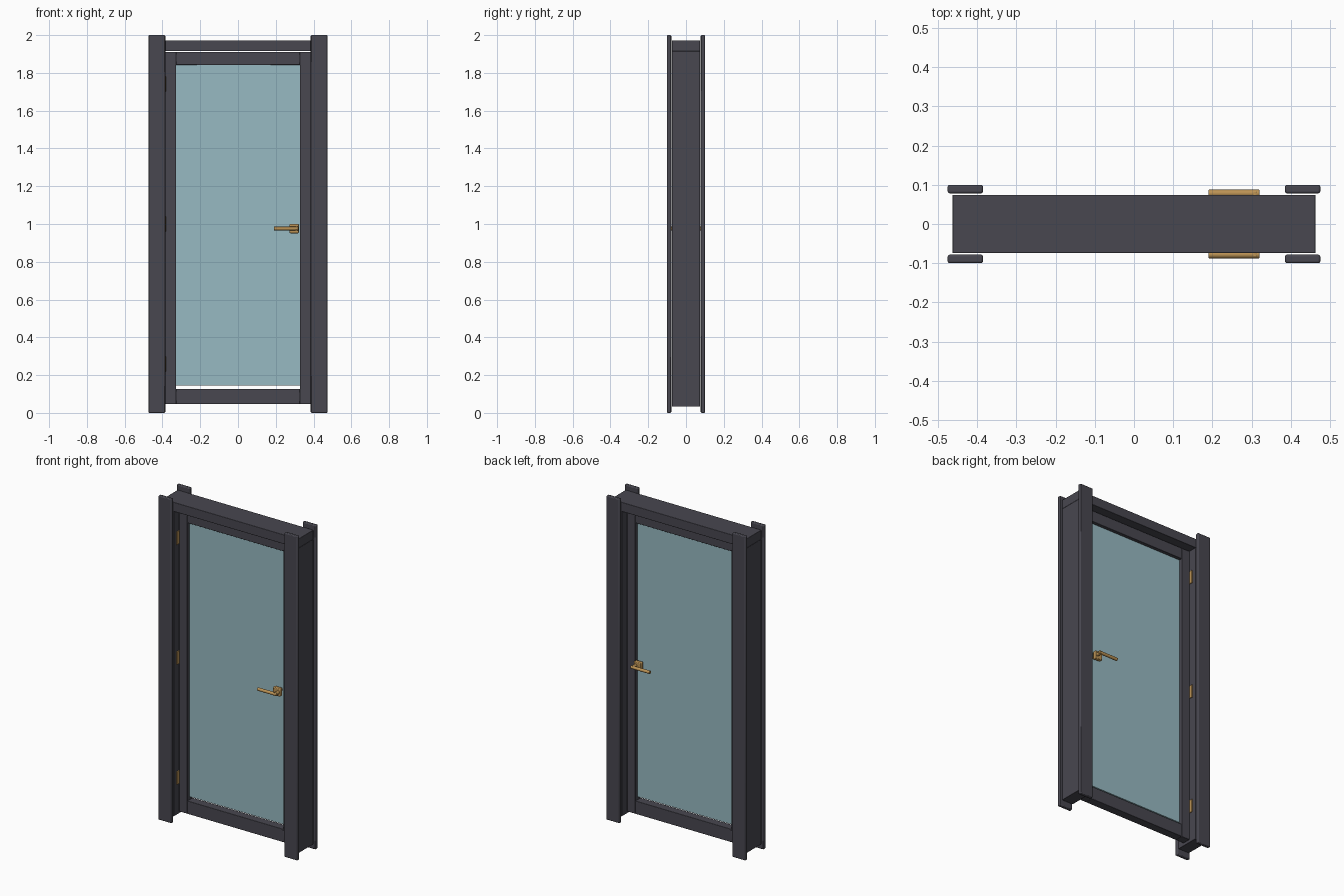
import bpy
import math

cube = bpy.data.objects.get("Cube")
if cube:
    bpy.data.objects.remove(cube, do_unlink=True)


def material(name, rgb):
    m = bpy.data.materials.new(name)
    m.use_nodes = True
    m.diffuse_color = (*rgb, 1)
    m.node_tree.nodes["Principled BSDF"].inputs["Base Color"].default_value = (*rgb, 1)
    return m


CHARCOAL = material("charcoal_paint", (0.065, 0.063, 0.08))
GLASS = material("blue_glass", (0.31, 0.49, 0.54))
BRASS = material("brass", (0.50, 0.29, 0.09))


def finish(ob, name, mat, bevel):
    ob.name = name
    ob.data.materials.append(mat)
    if bevel:
        mod = ob.modifiers.new("soft_edges", "BEVEL")
        mod.width = bevel
        mod.segments = 2
        mod.limit_method = "ANGLE"
    bpy.ops.object.shade_smooth_by_angle()
    return ob


def box(name, x, y, z, mat, bevel=0.002):
    """Box from (min, max) pairs along each axis."""
    spans = (x, y, z)
    bpy.ops.mesh.primitive_cube_add(size=1, location=[(a + b) / 2 for a, b in spans])
    ob = bpy.context.object
    ob.scale = [abs(b - a) for a, b in spans]
    bpy.ops.object.transform_apply(location=False, rotation=False, scale=True)
    return finish(ob, name, mat, bevel)


def rod(name, center, radius, length, rotation, mat, bevel=0.0):
    bpy.ops.mesh.primitive_cylinder_add(
        vertices=20, radius=radius, depth=length, location=center, rotation=rotation)
    return finish(bpy.context.object, name, mat, bevel)


# Door lining: two jambs and a header
for side, s in (("left", 1), ("right", -1)):
    box(f"{side}_jamb", (s * 0.387, s * 0.463), (-0.074, 0.074), (0.033, 1.915), CHARCOAL)
box("header", (-0.463, 0.463), (-0.074, 0.074), (1.915, 1.972), CHARCOAL)

# Tall casing boards on both faces
for side, s in (("left", 1), ("right", -1)):
    for face, f in (("front", -1), ("back", 1)):
        box(f"{face}_{side}_casing", (s * 0.385, s * 0.475),
            (f * 0.078, f * 0.1), (0, 2), CHARCOAL, 0.005)

# Door leaf: stiles, rails and the pane
LEAF = (-0.026, 0.026)
for side, s in (("left", 1), ("right", -1)):
    box(f"{side}_stile", (s * 0.328, s * 0.384), LEAF, (0.047, 1.911), CHARCOAL)
box("top_rail", (-0.328, 0.328), LEAF, (1.842, 1.911), CHARCOAL)
box("bottom_rail", (-0.328, 0.328), LEAF, (0.047, 0.127), CHARCOAL)
box("glass_pane", (-0.33, 0.33), (-0.006, 0.006), (0.146, 1.845), GLASS, 0)

# Hinges between the right jamb and the leaf
for i, z in enumerate((0.26, 1.0, 1.74)):
    box(f"hinge_{i + 1}", (-0.389, -0.382), (-0.048, 0.048), (z - 0.04, z + 0.04), BRASS, 0.001)

# Lever handles on both faces
for face, f in (("front", -1), ("back", 1)):
    box(f"{face}_handle_plate", (0.273, 0.322), (f * 0.026, f * 0.05), (0.951, 1.0), BRASS, 0.004)
    rod(f"{face}_handle_neck", (0.309, f * 0.062, 0.976), 0.01, 0.04,
        (math.pi / 2, 0, 0), BRASS)
    rod(f"{face}_handle_lever", (0.255, f * 0.078, 0.976), 0.0095, 0.13,
        (0, math.pi / 2, 0), BRASS, 0.002)
rod("handle_spindle", (0.3, 0, 0.976), 0.008, 0.08, (math.pi / 2, 0, 0), BRASS)
